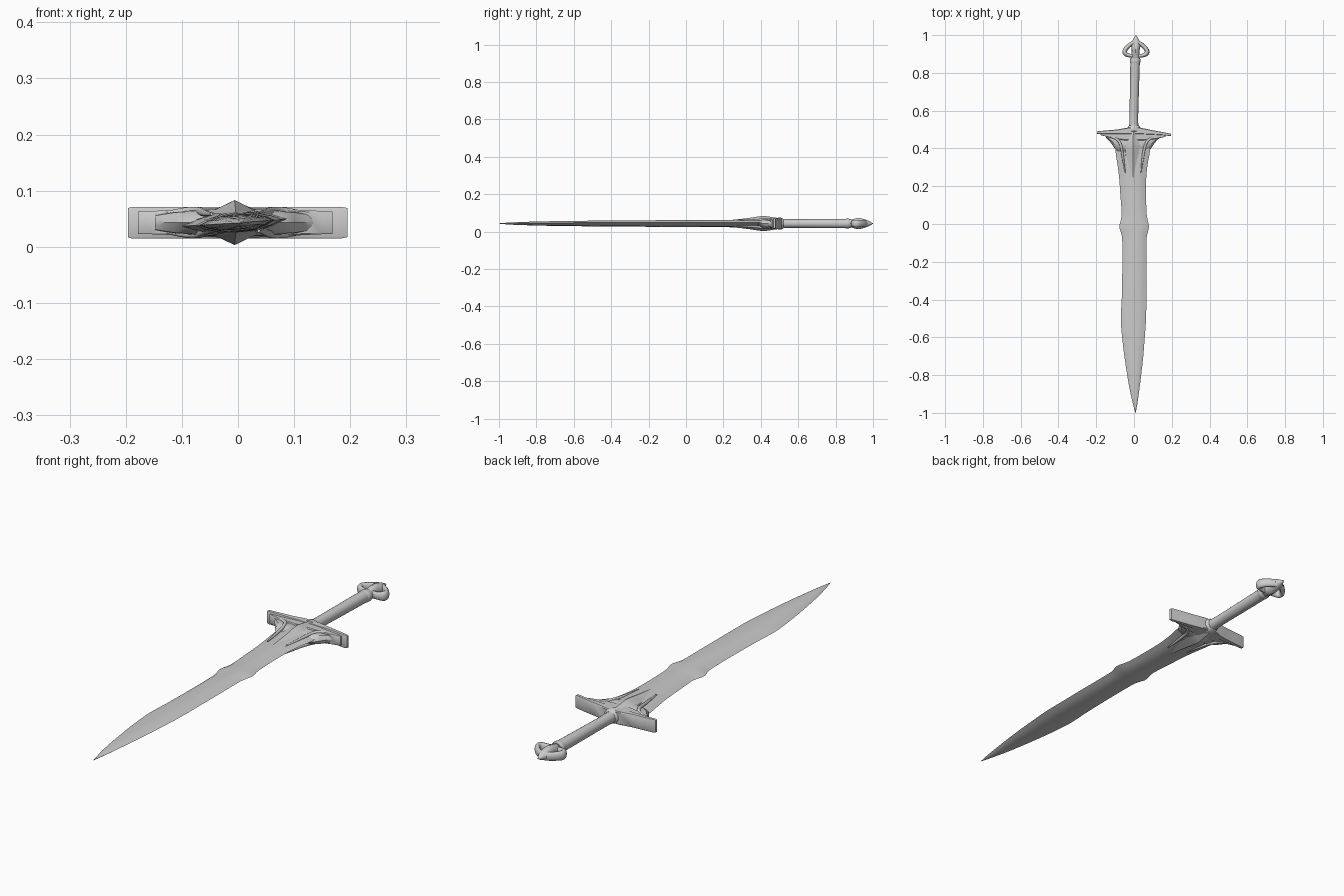
import bpy
import bmesh
from math import cos, sin, tau
from mathutils import Vector

default = bpy.data.objects.get("Cube")
if default:
    bpy.data.objects.remove(default)

MID = 0.043  # height of the sword's middle plane


def smooth(obj, angle):
    bpy.ops.object.select_all(action="DESELECT")
    obj.select_set(True)
    bpy.context.view_layer.objects.active = obj
    bpy.ops.object.shade_smooth_by_angle(angle=angle)


def resample(rows, steps):
    """Smooth curve through rows of numbers (Catmull-Rom)."""
    pts = [Vector(r) for r in rows]
    out = []
    for i in range(len(pts) - 1):
        b, c = pts[i], pts[i + 1]
        a = pts[i - 1] if i else b
        d = pts[i + 2] if i + 2 < len(pts) else c
        for k in range(steps):
            t = k / steps
            out.append(b + (c - a) * (t / 2) + (a * 2 - b * 5 + c * 4 - d) * (t * t / 2)
                       + (b * 3 - a - c * 3 + d) * (t ** 3 / 2))
    return out + [pts[-1]]


def loft(name, profile, rows, along="Y", steps=1, angle=0.6, shear=0.0):
    """Rows: position along the axis, sideways centre, half width, half height."""
    bm = bmesh.new()
    rings = []
    for pos, centre, half, height in resample(rows, steps):
        ring = []
        for u, v in profile:
            side = centre + u * half
            x, y = (side, pos) if along == "Y" else (pos, side)
            ring.append(bm.verts.new((x, y, MID + v * height + shear * u * half)))
        rings.append(ring)
    n = len(profile)
    for a, b in zip(rings, rings[1:]):
        for i in range(n):
            j = (i + 1) % n
            bm.faces.new((a[i], a[j], b[j], b[i]))
    bm.faces.new(rings[0])
    bm.faces.new(rings[-1])
    bmesh.ops.recalc_face_normals(bm, faces=bm.faces)
    mesh = bpy.data.meshes.new(name)
    bm.to_mesh(mesh)
    bm.free()
    obj = bpy.data.objects.new(name, mesh)
    bpy.context.collection.objects.link(obj)
    smooth(obj, angle)
    return obj


def tube(name, points, radius, flatten=1.0):
    """Rows: x, y, z offset from the middle plane, thickness factor."""
    curve = bpy.data.curves.new(name, "CURVE")
    curve.dimensions = "3D"
    curve.bevel_depth = radius
    curve.bevel_resolution = 3
    curve.use_fill_caps = True
    path = resample(points, 5)
    spline = curve.splines.new("POLY")
    spline.points.add(len(path) - 1)
    for p, (x, y, z, r) in zip(spline.points, path):
        p.co = (x, y, z, 1)
        p.radius = r
    obj = bpy.data.objects.new(name, curve)
    obj.location.z = MID
    obj.scale.z = flatten
    bpy.context.collection.objects.link(obj)
    bpy.ops.object.select_all(action="DESELECT")
    obj.select_set(True)
    bpy.context.view_layer.objects.active = obj
    bpy.ops.object.convert(target="MESH")
    smooth(bpy.context.object, 0.9)


def circle(n):
    return [(cos(tau * i / n), sin(tau * i / n)) for i in range(n)]


LENS = [(-1, 0), (-.75, .5), (-.4, .95), (0, 1), (.4, .95), (.75, .5),
        (1, 0), (.75, -.5), (.4, -.95), (0, -1), (-.4, -.95), (-.75, -.5)]
RIDGE = [(-1, 0), (-.8, .5), (0, 1), (.8, .5), (1, 0), (.8, -.5), (0, -1), (-.8, -.5)]
BOX = [(-1, -.88), (-.8, -1), (.8, -1), (1, -.88), (1, .88), (.8, 1), (-.8, 1), (-1, .88)]

# Blade with small mid-length barbs and a leaf point
loft("blade", LENS, [
    (-1.0, .008, .001, .001), (-.95, .006, .012, .005), (-.88, .003, .025, .008),
    (-.8, .001, .037, .010), (-.7, -.001, .050, .012), (-.6, -.003, .060, .013),
    (-.5, -.003, .067, .014), (-.4, 0, .065, .015), (-.25, .002, .064, .016),
    (-.1, .002, .064, .017), (-.06, .002, .067, .017), (-.02, .001, .078, .017),
    (.01, .001, .074, .017), (.05, .001, .066, .017), (.15, -.004, .068, .018),
    (.25, -.007, .072, .019), (.33, -.008, .082, .020), (.4, -.006, .093, .020),
    (.47, -.005, .085, .020)], steps=2, angle=.4, shear=.07)

# Raised ridge boss at the root of the blade
loft("blade_root_boss", RIDGE, [
    (.16, -.003, .015, .012), (.25, -.004, .033, .020), (.33, -.005, .043, .029),
    (.39, -.006, .050, .038), (.42, -.006, .052, .040), (.45, -.005, .050, .036),
    (.49, -.003, .040, .030)], steps=3, angle=.5)

# Cross guard: tall plate, inner step and tapering wings
loft("guard_plate", BOX, [
    (-.196, .484, .006, .026), (-.19, .484, .007, .028), (-.15, .486, .009, .028),
    (-.09, .488, .012, .028), (-.03, .493, .018, .028), (.03, .493, .018, .028),
    (.09, .486, .012, .028), (.15, .479, .008, .028), (.185, .473, .007, .028),
    (.195, .473, .006, .026)], along="X")
loft("guard_step", BOX, [
    (-.178, .476, .005, .020), (-.12, .470, .014, .022), (-.05, .465, .022, .026),
    (.05, .465, .022, .026), (.12, .465, .014, .022), (.168, .467, .005, .020)],
    along="X", steps=2)
loft("guard_wings", LENS, [
    (-.148, .463, .006, .013), (-.13, .456, .017, .016), (-.112, .445, .030, .019),
    (-.096, .435, .042, .020), (-.05, .425, .052, .024), (.04, .425, .052, .024),
    (.084, .435, .042, .020), (.100, .445, .030, .019), (.118, .456, .017, .016),
    (.138, .463, .006, .013)], along="X", steps=2)

# Flowing ribs from the guard onto the blade, both sides of both faces
for side, side_name in ((1, "left"), (-1, "right")):
    for face, face_name in ((1, "upper"), (-1, "lower")):
        tube(f"{side_name}_{face_name}_rib", [
            (side * .135 - .005, .466, face * .012, .8), (side * .09 - .005, .452, face * .020, 1),
            (side * .066 - .005, .42, face * .021, 1), (side * .054 - .006, .36, face * .017, .9),
            (side * .042 - .005, .27, face * .015, .4)], .007)

# Grip with collar and end band
loft("grip", circle(20), [
    (.49, -.001, .026, .026), (.56, -.001, .023, .023), (.7, .002, .024, .024),
    (.83, .005, .025, .025), (.88, .007, .025, .024)], steps=3)
loft("grip_collar", circle(20), [
    (.487, 0, .030, .027), (.492, 0, .036, .032), (.505, 0, .036, .032),
    (.515, 0, .031, .029), (.522, 0, .024, .024)])
loft("grip_end_band", circle(20), [
    (.848, .006, .024, .024), (.856, .006, .028, .026), (.87, .007, .028, .026),
    (.88, .007, .023, .022)])

# Pommel: pointed core with an open loop on each side
loft("pommel_core", circle(12), [
    (.87, .007, .020, .018), (.895, .008, .022, .024), (.922, .009, .021, .030),
    (.95, .010, .025, .024), (.97, .010, .019, .017), (.988, .010, .009, .008),
    (1.0, .010, .001, .001)], steps=2)
for side, side_name in ((1, "left"), (-1, "right")):
    tube(f"{side_name}_pommel_loop", [
        (side * .006 + .01, .964, 0, 1), (side * .034 + .01, .947, 0, 1),
        (side * .057 + .01, .921, 0, 1.1), (side * .056 + .01, .902, 0, 1.1),
        (side * .036 + .01, .892, 0, .9), (side * .010 + .01, .890, 0, .9)], .011, 1.7)
